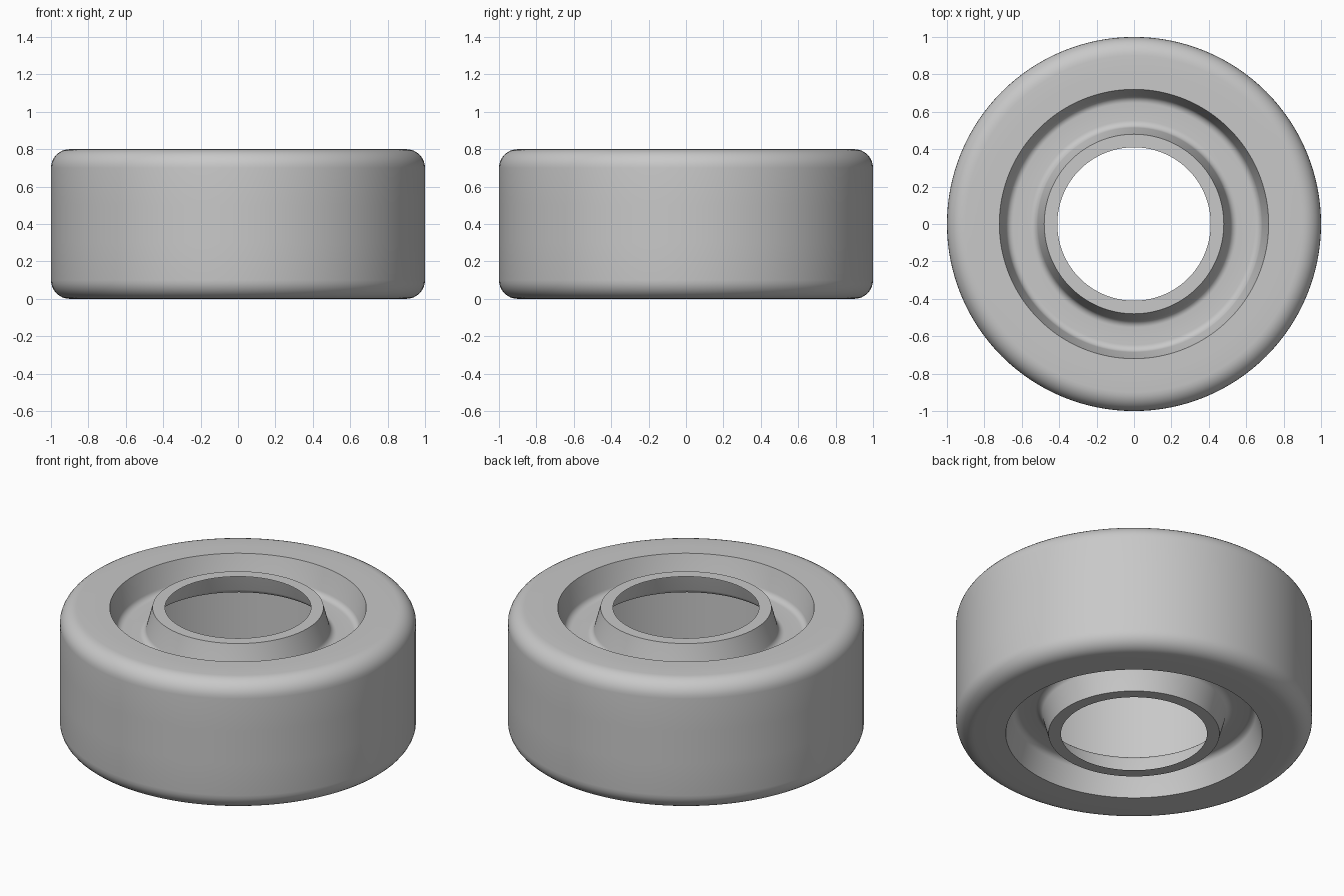
import bpy, bmesh, math
from mathutils import Vector

cube = bpy.data.objects.get("Cube")
if cube:
    bpy.data.objects.remove(cube, do_unlink=True)

HEIGHT = 0.8
MID = HEIGHT / 2
SEGMENTS = 128

grey = bpy.data.materials.new("plain_grey")
grey.use_nodes = True
colour = (0.58, 0.58, 0.58, 1)
grey.diffuse_color = colour
grey.node_tree.nodes["Principled BSDF"].inputs["Base Color"].default_value = colour


def rounded(corners, steps=8):
    """Turn (radius, height, fillet) corners into a profile with arcs."""
    pts = []
    for i, (r, z, fillet) in enumerate(corners):
        p = Vector((r, z))
        if not fillet:
            pts.append(p)
            continue
        a = (Vector(corners[i - 1][:2]) - p).normalized()
        b = (Vector(corners[i + 1][:2]) - p).normalized()
        half = a.angle(b) / 2
        centre = p + (a + b).normalized() * fillet / math.sin(half)
        start = p + a * fillet / math.tan(half) - centre
        end = p + b * fillet / math.tan(half) - centre
        sweep = math.pi - 2 * half
        for k in range(steps + 1):
            t = k / steps
            pts.append(centre + (start * math.sin((1 - t) * sweep)
                                 + end * math.sin(t * sweep)) / math.sin(sweep))
    return pts


def lathe(name, upper):
    """Mirror the upper half profile below mid height and spin it about z."""
    lower = [Vector((p.x, HEIGHT - p.y)) for p in reversed(upper)]
    bm = bmesh.new()
    verts = [bm.verts.new((p.x, 0, p.y)) for p in lower + upper]
    edges = [bm.edges.new(pair) for pair in zip(verts, verts[1:])]
    bmesh.ops.spin(bm, geom=verts + edges, cent=(0, 0, 0), axis=(0, 0, 1),
                   angle=math.tau, steps=SEGMENTS, use_duplicate=False)
    bmesh.ops.remove_doubles(bm, verts=bm.verts, dist=0.0001)
    bmesh.ops.recalc_face_normals(bm, faces=bm.faces)
    # The outermost wall must face away from the axis
    widest = max(bm.faces, key=lambda f: f.calc_center_median().xy.length)
    if widest.normal.xy.dot(widest.calc_center_median().xy) < 0:
        bmesh.ops.reverse_faces(bm, faces=bm.faces)
    mesh = bpy.data.meshes.new(name)
    bm.to_mesh(mesh)
    bm.free()
    mesh.materials.append(grey)
    obj = bpy.data.objects.new(name, mesh)
    bpy.context.collection.objects.link(obj)
    bpy.ops.object.select_all(action="DESELECT")
    obj.select_set(True)
    bpy.context.view_layer.objects.active = obj
    bpy.ops.object.shade_smooth_by_angle(angle=math.radians(30))
    return obj


# Tyre: outer tread with rounded shoulders and flat sides
lathe("tyre", rounded([(1, MID + 0.1, 0), (1, HEIGHT, 0.1), (0.8, HEIGHT, 0)]))

# Wheel rim: thin shell with a tapered groove, filleted floor and open hub lip
depth = 0.16
draft = depth * math.tan(math.radians(15))
floor = HEIGHT - depth
lathe("wheel_rim", rounded([
    (0.8, MID + 0.1, 0), (0.8, HEIGHT, 0), (0.72, HEIGHT, 0),
    (0.72 - draft, floor, 0.04), (0.48 + draft, floor, 0.04),
    (0.48, HEIGHT, 0), (0.41, HEIGHT, 0)]))
